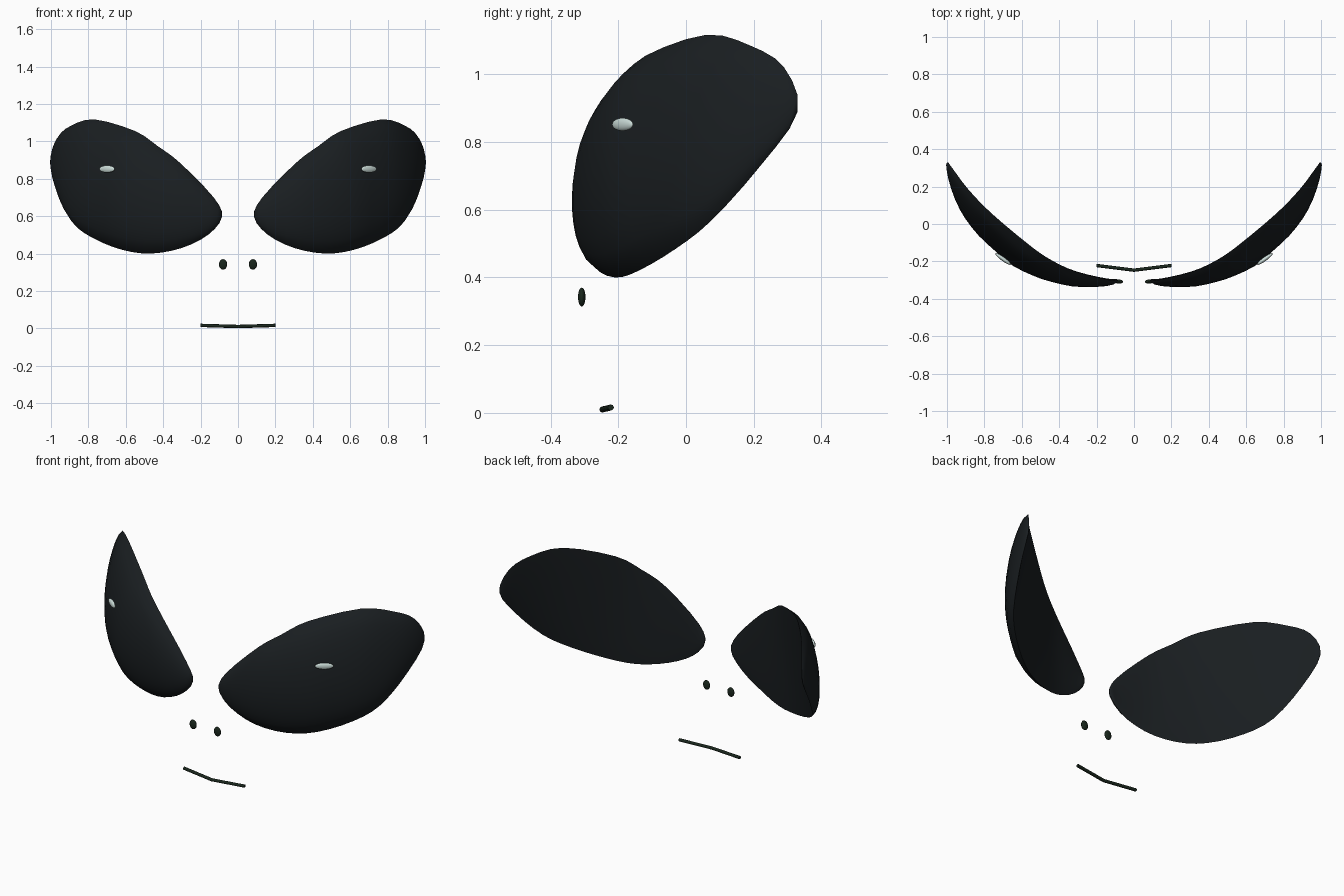
import bpy, math
from mathutils import Vector

if "Cube" in bpy.data.objects:
    bpy.data.objects.remove(bpy.data.objects["Cube"])


def material(name, rgb):
    m = bpy.data.materials.new(name)
    m.diffuse_color = (*rgb, 1)
    m.use_nodes = True
    m.node_tree.nodes["Principled BSDF"].inputs["Base Color"].default_value = m.diffuse_color
    return m


EYE = material("eye_black", (0.010, 0.013, 0.015))
DARK = material("dark_green", (0.010, 0.020, 0.012))
PALE = material("pale_glint", (0.60, 0.72, 0.69))

# Eye rim: upper edge, outer tip and lower edge as (x, y, z)
INNER = (.086, -.30, .596)
UPPER = [(.13, -.30, .70), (.31, -.255, .885), (.43, -.20, .975), (.55, -.12, 1.055),
         (.765, .06, 1.117), (.89, .19, 1.085), (.965, .29, 1.02)]
OUTER = (1.0, .33, .89)
LOWER = [(.16, -.295, .50), (.30, -.27, .43), (.465, -.21, .40), (.62, -.14, .42),
         (.78, -.03, .485), (.888, .077, .57), (.965, .22, .73)]
BULGE = [0, .035, .075, .10, .11, .09, .06, .03, 0]
STEPS, ACROSS = 3, 12


def smooth_loop(points, steps):
    n, out = len(points), []
    for i in range(n):
        a, b, c, d = (Vector(points[(i + k) % n]) for k in (-1, 0, 1, 2))
        for s in range(steps):
            t = s / steps
            out.append(0.5 * (2 * b + (c - a) * t + (2 * a - 5 * b + 4 * c - d) * t * t
                              + (3 * b - a - 3 * c + d) * t ** 3))
    return out


def make_eye(name, side):
    rim = smooth_loop([INNER] + UPPER + [OUTER] + LOWER[::-1], STEPS)
    half = len(rim) // 2
    mids = [(rim[i] + rim[-i]) / 2 for i in range(half + 1)]
    verts, faces = [rim[0]], []
    # Rings: bulged front from upper to lower rim, near flat back
    for i in range(1, half):
        top, low = rim[i], rim[-i]
        d = mids[i + 1] - mids[i - 1]
        out = Vector((d.y, -d.x, 0)).normalized()
        k, f = divmod(i / STEPS, 1)
        b = BULGE[int(k)] * (1 - f) + BULGE[int(k) + 1] * f
        for j in range(2 * ACROSS):
            t = j / ACROSS
            bow = math.sin(math.pi * t)
            depth = b * bow ** 0.75 if t <= 1 else 0.006 * bow
            t = t if t <= 1 else 2 - t
            t = (1 - math.cos(math.pi * t)) / 2 * .5 + t * .5
            verts.append(top.lerp(low, t) + out * depth)
    verts.append(rim[half])
    n, last = 2 * ACROSS, len(verts) - 1
    for j in range(n):
        k = (j + 1) % n
        faces.append((0, 1 + k, 1 + j))
        for i in range(half - 2):
            a = 1 + i * n
            faces.append((a + j, a + k, a + n + k, a + n + j))
        a = 1 + (half - 2) * n
        faces.append((a + j, a + k, last))
    faces = [f[::-1] for f in faces] if side > 0 else faces
    me = bpy.data.meshes.new(name)
    me.from_pydata([(v.x * side, v.y, v.z) for v in verts], [], faces)
    import bmesh
    bm = bmesh.new()
    bm.from_mesh(me)
    bmesh.ops.recalc_face_normals(bm, faces=bm.faces)
    bm.to_mesh(me)
    bm.free()
    me.materials.append(EYE)
    ob = bpy.data.objects.new(name, me)
    bpy.context.collection.objects.link(ob)
    bpy.context.view_layer.objects.active = ob
    ob.select_set(True)
    bpy.ops.object.shade_smooth_by_angle(angle=math.radians(60))
    ob.select_set(False)


def ellipsoid(name, loc, radii, turn, mat):
    bpy.ops.mesh.primitive_uv_sphere_add(segments=20, ring_count=12, location=loc,
                                         rotation=(0, 0, turn))
    ob = bpy.context.object
    ob.name = name
    ob.scale = radii
    ob.data.materials.append(mat)
    bpy.ops.object.shade_smooth()
    ob.select_set(False)


# Mirrored eyes, glints and nostrils
for label, s in (("right", 1), ("left", -1)):
    make_eye(label + "_eye", s)
    ellipsoid(label + "_glint", (.70 * s, -.187, .852), (.051, .011, .019),
              s * math.radians(36), PALE)
    ellipsoid(label + "_nostril", (.08 * s, -.308, .342), (.022, .011, .028), 0, DARK)

# Mouth: thin bent tube
curve = bpy.data.curves.new("mouth", 'CURVE')
curve.dimensions = '3D'
curve.bevel_depth = .009
curve.bevel_resolution = 2
curve.use_fill_caps = True
line = curve.splines.new('POLY')
line.points.add(2)
for p, co in zip(line.points, [(-.2, -.222, .016), (0, -.247, .010), (.2, -.222, .016)]):
    p.co = (*co, 1)
curve.materials.append(DARK)
bpy.context.collection.objects.link(bpy.data.objects.new("mouth", curve))
